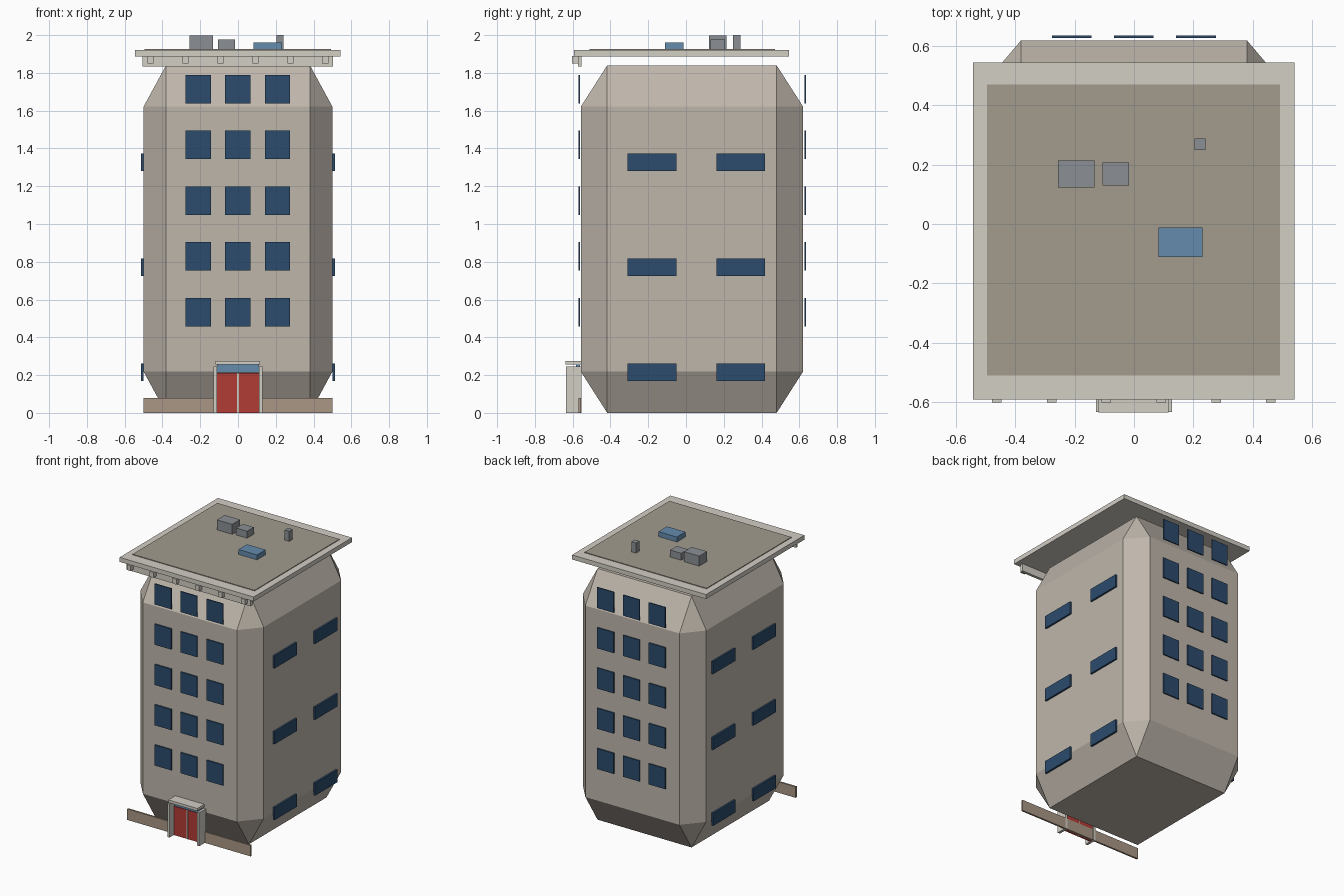
import bpy, bmesh
from mathutils import Vector

if "Cube" in bpy.data.objects:
    bpy.data.objects.remove(bpy.data.objects["Cube"])


def material(name, rgb):
    m = bpy.data.materials.new(name)
    m.diffuse_color = (*rgb, 1)
    m.use_nodes = True
    m.node_tree.nodes["Principled BSDF"].inputs["Base Color"].default_value = m.diffuse_color
    return m


WALL = material("wall_beige", (0.52, 0.47, 0.41))
TRIM = material("pale_trim", (0.65, 0.62, 0.56))
DECK = material("roof_deck", (0.36, 0.33, 0.27))
BROWN = material("brown", (0.40, 0.31, 0.24))
GLASS = material("window_blue", (0.025, 0.07, 0.15))
SKY = material("light_glass", (0.13, 0.26, 0.42))
RED = material("door_red", (0.45, 0.045, 0.035))
METAL = material("metal_grey", (0.26, 0.28, 0.30))


def box(name, x, y, z, mat, chamfer=0):
    """Box from (min, max) ranges; chamfer is a fraction of each side."""
    bm = bmesh.new()
    bmesh.ops.create_cube(bm, size=1)
    if chamfer:
        bmesh.ops.bevel(bm, geom=bm.edges[:], offset=chamfer, offset_type='OFFSET',
                        segments=1, profile=0.5, affect='EDGES')
    bmesh.ops.scale(bm, verts=bm.verts, vec=Vector((x[1] - x[0], y[1] - y[0], z[1] - z[0])))
    bmesh.ops.translate(bm, verts=bm.verts, vec=Vector((sum(x), sum(y), sum(z))) / 2)
    me = bpy.data.meshes.new(name)
    bm.to_mesh(me)
    bm.free()
    me.materials.append(mat)
    ob = bpy.data.objects.new(name, me)
    bpy.context.collection.objects.link(ob)
    return ob


def span(centre, size):
    return (centre - size / 2, centre + size / 2)


# Chamfered tower block and base plank
box("tower_body", (-0.5, 0.5), (-0.557, 0.62), (0, 1.84), WALL, chamfer=0.119)
box("base_plank", (-0.5, 0.5), (-0.568, -0.555), (0, 0.08), BROWN)

# Front and back windows: five floors of three
for side, y in (("front", -0.565), ("back", 0.632)):
    for row in range(5):
        for x in (-0.21, -0.001, 0.209):
            box(side + "_window", span(x, 0.134), span(y, 0.009),
                span(0.534 + 0.295 * row, 0.151), GLASS)

# Wide side windows: three rows of two
for side, x in (("left", -0.506), ("right", 0.506)):
    for row in range(3):
        for y in (-0.18, 0.29):
            box(side + "_window", span(x, 0.014), span(y, 0.258),
                span(0.216 + 0.5555 * row, 0.092), GLASS)

# Roof slab and darker deck
box("roof_slab", (-0.544, 0.542), (-0.593, 0.545), (1.888, 1.921), TRIM)
box("roof_deck", (-0.496, 0.493), (-0.512, 0.47), (1.915, 1.926), DECK)

# Cornice strip with brackets, front only
box("cornice", (-0.505, 0.503), (-0.572, -0.552), (1.834, 1.889), TRIM)
for i in range(6):
    box("cornice_bracket", span(-0.463 + 0.185 * i, 0.032), (-0.603, -0.56),
        (1.85, 1.889), TRIM)

# Rooftop equipment
box("air_unit_large", (-0.257, -0.133), (0.123, 0.214), (1.92, 1.999), METAL)
box("air_unit_small", (-0.106, -0.017), (0.13, 0.207), (1.92, 1.977), METAL)
box("chimney", (0.204, 0.241), (0.249, 0.288), (1.92, 2.0), METAL)
box("skylight", (0.082, 0.232), (-0.111, -0.012), (1.92, 1.962), SKY)

# Entrance: pillars, canopy, double door, transom
for s in (-1, 1):
    box("door_pillar", span(s * 0.12, 0.018), (-0.634, -0.553), (0, 0.245), TRIM)
    box("door_leaf", span(s * 0.057, 0.106), (-0.585, -0.56), (0, 0.212), RED)
box("door_mullion", (-0.004, 0.004), (-0.588, -0.56), (0, 0.212), TRIM)
box("door_transom", (-0.111, 0.111), (-0.582, -0.56), (0.213, 0.256), SKY)
box("door_canopy", (-0.119, 0.117), (-0.637, -0.553), (0.255, 0.275), TRIM)
